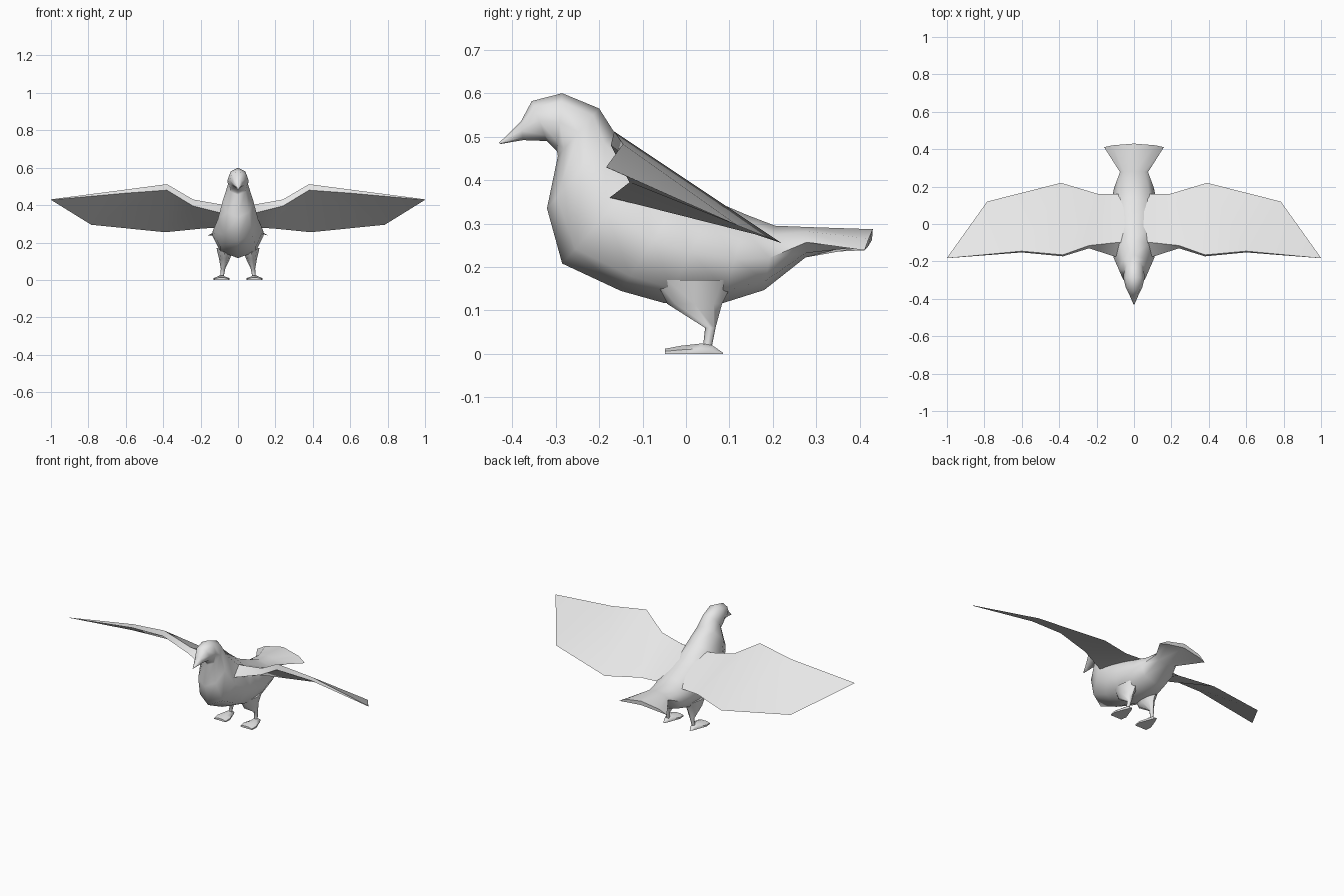
import bpy, bmesh, math
from mathutils import Vector

grey = bpy.data.materials.new("plain grey")
grey.diffuse_color = (0.8, 0.8, 0.8, 1)


def loft(name, rings, sharp=60, mirror=False):
    """Skin a list of equal-length point rings and cap both ends."""
    bm = bmesh.new()
    rows = [[bm.verts.new(p) for p in ring] for ring in rings]
    n = len(rows[0])
    for a, b in zip(rows, rows[1:]):
        for i in range(n):
            j = (i + 1) % n
            bm.faces.new((a[i], a[j], b[j], b[i]))
    bm.faces.new(rows[0])
    bm.faces.new(rows[-1][::-1])
    bmesh.ops.remove_doubles(bm, verts=bm.verts, dist=0.0005)
    bmesh.ops.recalc_face_normals(bm, faces=bm.faces)
    me = bpy.data.meshes.new(name)
    bm.to_mesh(me)
    bm.free()
    me.shade_smooth()
    me.set_sharp_from_angle(angle=math.radians(sharp))
    me.materials.append(grey)
    ob = bpy.data.objects.new(name, me)
    bpy.context.collection.objects.link(ob)
    if mirror:
        ob.modifiers.new("mirror", 'MIRROR').use_mirror_merge = False
    return ob


def body_ring(ty, tz, by, bz, w, droop=0, n=8):
    """Oval between a top and a bottom point; droop lowers the sides."""
    top, bot = Vector((0, ty, tz)), Vector((0, by, bz))
    mid, half = (top + bot) / 2, (top - bot) / 2
    pts = []
    for i in range(n):
        a = math.tau * i / n
        s = math.sin(a)
        pts.append(mid + half * math.cos(a)
                   + Vector((w * s, -0.5 * abs(droop) * s * s, droop * s * s)))
    return pts


# Body from beak tip to tail: top y, top z, bottom y, bottom z, half width
loft("body", [body_ring(*r) for r in (
    (-0.43, 0.486, -0.428, 0.483, 0.003),
    (-0.38, 0.535, -0.375, 0.492, 0.025),
    (-0.355, 0.582, -0.32, 0.49, 0.045),
    (-0.285, 0.60, -0.297, 0.467, 0.056),
    (-0.20, 0.565, -0.295, 0.455, 0.054),
    (-0.165, 0.51, -0.32, 0.335, 0.082),
    (-0.08, 0.44, -0.285, 0.208, 0.108),
    (0.0, 0.38, -0.15, 0.145, 0.135),
    (0.07, 0.35, -0.05, 0.117, 0.135),
    (0.14, 0.32, 0.085, 0.117, 0.122),
    (0.205, 0.295, 0.18, 0.147, 0.107),
    (0.28, 0.292, 0.275, 0.222, 0.075),
    (0.43, 0.287, 0.428, 0.262, 0.16, -0.036),
)])

# Wings: leading edge top, leading edge bottom, trailing edge at each station
loft("wings", [
    [(0.03, -0.10, 0.40), (0.03, -0.17, 0.35), (0.03, 0.16, 0.285)],
    [(0.10, -0.10, 0.405), (0.10, -0.175, 0.36), (0.10, 0.16, 0.28)],
    [(0.24, -0.115, 0.43), (0.24, -0.13, 0.395), (0.19, 0.16, 0.275)],
    [(0.38, -0.165, 0.512), (0.38, -0.173, 0.48), (0.39, 0.22, 0.255)],
    [(0.60, -0.145, 0.483), (0.60, -0.152, 0.464), (0.785, 0.12, 0.295)],
    [(1.0, -0.183, 0.431), (1.0, -0.183, 0.428), (1.0, -0.181, 0.428)],
], sharp=40, mirror=True)


# Legs: tapering ovals from thigh to ankle (x, y, z, x radius, y radius)
def leg_ring(x, y, z, rx, ry, n=8):
    return [(x + rx * math.cos(math.tau * i / n),
             y + ry * math.sin(math.tau * i / n), z) for i in range(n)]


loft("legs", [leg_ring(*r) for r in (
    (0.07, 0.02, 0.17, 0.045, 0.09),
    (0.072, 0.02, 0.115, 0.03, 0.063),
    (0.08, 0.056, 0.06, 0.012, 0.012),
    (0.086, 0.049, 0.015, 0.009, 0.010),
)], mirror=True)

# Feet: wide at the toes, pointed at the heel (y, half width, height)
loft("feet", [[(0.088 - w, y, 0), (0.088 + w, y, 0), (0.088 + w, y, h * 0.5),
               (0.088 + w * 0.4, y, h), (0.088 - w * 0.4, y, h),
               (0.088 - w, y, h * 0.5)] for y, w, h in (
    (-0.048, 0.038, 0.012),
    (-0.01, 0.042, 0.019),
    (0.035, 0.025, 0.024),
    (0.06, 0.016, 0.020),
    (0.085, 0.004, 0.003),
)], sharp=50, mirror=True)
